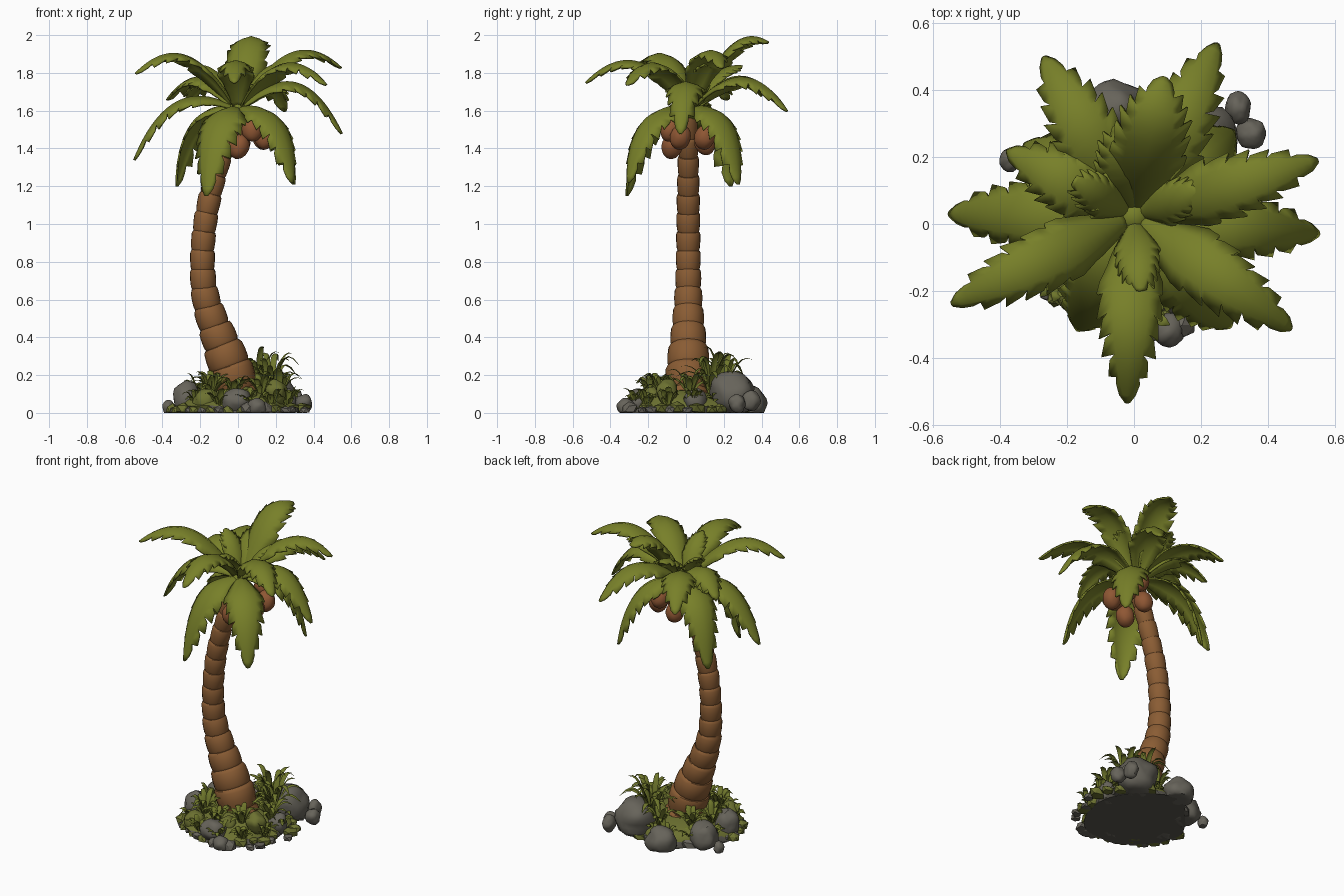
import bpy, bmesh, math, random
from mathutils import Vector, noise

if "Cube" in bpy.data.objects:
    bpy.data.objects.remove(bpy.data.objects["Cube"])

random.seed(7)
UP = Vector((0, 0, 1))


def material(name, rgb):
    m = bpy.data.materials.new(name)
    m.diffuse_color = (*rgb, 1)
    m.use_nodes = True
    m.node_tree.nodes["Principled BSDF"].inputs["Base Color"].default_value = m.diffuse_color
    return m


LEAF = material("palm_green", (0.186, 0.215, 0.022))
GRASS = material("grass_green", (0.155, 0.180, 0.024))
BARK = material("bark_brown", (0.255, 0.108, 0.034))
NUT = material("coconut_brown", (0.275, 0.095, 0.034))
ROCK = material("rock_grey", (0.135, 0.126, 0.103))
MOSS = material("moss_green", (0.15, 0.165, 0.030))
SOIL = material("dark_soil", (0.100, 0.093, 0.075))


def finish(bm, name, mat, angle=50):
    me = bpy.data.meshes.new(name)
    bm.to_mesh(me)
    bm.free()
    ob = bpy.data.objects.new(name, me)
    bpy.context.collection.objects.link(ob)
    me.materials.append(mat)
    bpy.ops.object.select_all(action='DESELECT')
    ob.select_set(True)
    bpy.context.view_layer.objects.active = ob
    bpy.ops.object.shade_smooth_by_angle(angle=math.radians(angle))
    return ob


def add_leaf(bm, base, ctrl, tip, width, rows, teeth=0.0, droop=0.45):
    """Arched leaf along a quadratic curve; every third row is a forward-pointing tooth."""
    base, ctrl, tip = Vector(base), Vector(ctrl), Vector(tip)
    out = Vector((tip.x - base.x, tip.y - base.y, 0)).normalized()
    side = out.cross(UP)
    grid = []
    for i in range(rows + 1):
        t = i / rows
        p = base * (1 - t) ** 2 + ctrl * 2 * t * (1 - t) + tip * t * t
        tan = ((ctrl - base) * (1 - t) + (tip - ctrl) * t).normalized()
        nor = side.cross(tan)
        w = width * min(1, 0.25 + 2.5 * t) * max(0.03, 1 - t ** 3.5) ** 0.7
        cut = teeth * min(1, max(0, (t - 0.2) * 2.5))
        row = []
        for s in (-1, -0.55, 0, 0.55, 1):
            e, shift = abs(s), 0
            if e == 1 and 0 < i < rows and teeth:
                if i % 3 == 2:
                    shift = 0.04 * min(1, cut * 4) * min(1, (1 - t) * 5)
                    e *= random.uniform(0.95, 1.06)
                else:
                    e *= 1 - cut * random.uniform(0.75, 1.15) * (1 if i % 3 == 0 else 0.35)
            row.append(bm.verts.new(p + side * math.copysign(e * w, s) * (s != 0)
                                    - nor * w * droop * e ** 1.7 + tan * shift))
        grid.append(row)
    for a, b in zip(grid, grid[1:]):
        for k in range(4):
            bm.faces.new((a[k], a[k + 1], b[k + 1], b[k]))


def blob(name, loc, size, mat, rough=0.12, sub=2, angle=35, tilt=0.0):
    """Rounded lump with noise, cut flat where it meets the ground."""
    bm = bmesh.new()
    bmesh.ops.create_icosphere(bm, subdivisions=sub, radius=1)
    loc, yaw = Vector(loc), random.uniform(0, 6)
    flat = Vector((math.cos(yaw), math.sin(yaw), 0))
    turn = flat.rotation_difference(flat + UP * tilt)
    for v in bm.verts:
        q = v.co * (1 + rough * noise.noise(v.co * 1.6 + loc * 37))
        q = turn @ Vector((q.x * size[0], q.y * size[1], q.z * size[2]))
        v.co = q + loc
        v.co.z = max(v.co.z, 0.0)
    return finish(bm, name, mat, angle)


# --- trunk: curved sweep of bulging ring segments
path = [(0.01, 0.02, 0.105), (-0.005, 0.12, 0.112), (-0.045, 0.25, 0.112), (-0.085, 0.36, 0.096),
        (-0.125, 0.46, 0.083), (-0.16, 0.56, 0.074), (-0.182, 0.66, 0.067), (-0.188, 0.76, 0.063),
        (-0.188, 0.86, 0.061), (-0.180, 0.96, 0.060), (-0.166, 1.06, 0.059), (-0.145, 1.16, 0.057),
        (-0.118, 1.26, 0.054), (-0.086, 1.36, 0.052), (-0.050, 1.46, 0.050), (-0.01, 1.58, 0.044)]
bm = bmesh.new()
rings = []
for (x0, z0, r0), (x1, z1, r1) in zip(path, path[1:]):
    lean = math.atan2(x1 - x0, z1 - z0)
    for f, k in ((0.0, 0.93), (0.12, 1.0), (0.5, 1.06), (0.85, 1.07), (0.97, 1.0)):
        c = Vector((x0 + (x1 - x0) * f, 0.012, z0 + (z1 - z0) * f))
        r = (r0 + (r1 - r0) * f) * k
        ring = []
        for j in range(20):
            a = math.tau * j / 20
            d = Vector((math.cos(a) * math.cos(lean), math.sin(a), -math.cos(a) * math.sin(lean)))
            ring.append(bm.verts.new(c + d * r))
        rings.append(ring)
for a, b in zip(rings, rings[1:]):
    for j in range(20):
        bm.faces.new((a[j], a[(j + 1) % 20], b[(j + 1) % 20], b[j]))
bm.faces.new(rings[0][::-1])
bm.faces.new(rings[-1])
finish(bm, "trunk", BARK, 30)

# --- fronds: (tip, control height, control reach, half width)
fronds = [
    ((-0.545, -0.24, 1.80), 2.08, 0.5, 0.10), ((0.55, 0.19, 1.83), 2.09, 0.5, 0.10),
    ((0.09, 0.44, 1.965), 2.10, 0.5, 0.12), ((-0.02, -0.535, 1.75), 2.04, 0.5, 0.10),
    ((0.555, -0.03, 1.48), 1.95, 0.6, 0.11), ((0.47, -0.315, 1.74), 2.02, 0.5, 0.105),
    ((-0.555, 0.03, 1.34), 1.82, 0.65, 0.115), ((0.25, 0.54, 1.60), 1.95, 0.55, 0.11),
    ((-0.27, 0.50, 1.64), 1.94, 0.55, 0.11), ((-0.38, 0.22, 1.66), 1.92, 0.5, 0.105),
    ((-0.17, -0.32, 1.15), 1.66, 0.85, 0.135), ((0.29, -0.31, 1.22), 1.68, 0.85, 0.12),
    ((0.30, 0.28, 1.21), 1.68, 0.85, 0.12), ((-0.33, 0.24, 1.20), 1.68, 0.85, 0.12),
    ((0.02, -0.2, 1.84), 1.84, 0.4, 0.07), ((0.2, 0.1, 1.85), 1.82, 0.4, 0.07),
    ((-0.18, 0.13, 1.84), 1.82, 0.4, 0.07), ((-0.04, 0.30, 1.84), 1.86, 0.4, 0.10)]
crown = Vector((0.0, 0.025, 1.62))
for n, (tip, cz, reach, w) in enumerate(fronds):
    bm = bmesh.new()
    ctrl = crown.lerp(Vector(tip), reach)
    ctrl.z = cz
    out = Vector((tip[0] - crown.x, tip[1] - crown.y, 0)).normalized()
    add_leaf(bm, crown + out * 0.015, ctrl, tip, w, 24, teeth=0.36)
    ob = finish(bm, f"frond_{n + 1}", LEAF, 55)
    ob.modifiers.new("thickness", 'SOLIDIFY').thickness = 0.01
blob("crown_bud", (0, 0.025, 1.60), (0.055, 0.055, 0.05), LEAF, 0.05)

# --- coconuts hanging around the trunk top
nuts = [(0.075, -0.08, 1.50), (0.145, -0.03, 1.46), (0.08, 0.15, 1.52), (0.13, 0.10, 1.46),
        (0.01, 0.10, 1.43), (0.005, -0.075, 1.41)]
for n, p in enumerate(nuts):
    blob(f"coconut_{n + 1}", p, (0.055, 0.055, 0.067), NUT, 0.06, 3, 60, 0.3)

# --- ground mound: dark underside, mossy top
mound = blob("mound", (0, 0.01, 0.0), (0.315, 0.315, 0.13), SOIL, 0.2, 3)
mound.data.materials.append(MOSS)
for f in mound.data.polygons:
    f.material_index = int(f.center.z > 0.025)

# --- large rocks and mossy boulders: (position, size, material)
stones = [((0.19, 0.25, 0.10), (0.125, 0.12, 0.12), ROCK), ((0.31, 0.345, 0.065), (0.038, 0.048, 0.055), ROCK),
          ((0.35, 0.27, 0.05), (0.045, 0.045, 0.05), ROCK), ((-0.06, 0.34, 0.05), (0.095, 0.085, 0.09), ROCK),
          ((-0.25, 0.17, 0.06), (0.09, 0.085, 0.09), ROCK), ((-0.37, 0.19, 0.03), (0.03, 0.035, 0.04), ROCK),
          ((-0.27, -0.04, 0.07), (0.07, 0.075, 0.095), ROCK), ((-0.01, -0.24, 0.06), (0.085, 0.07, 0.07), ROCK),
          ((0.10, -0.315, 0.03), (0.05, 0.05, 0.05), ROCK), ((0.25, 0.05, 0.06), (0.06, 0.06, 0.07), ROCK),
          ((0.20, -0.10, 0.11), (0.058, 0.058, 0.068), MOSS), ((-0.17, -0.20, 0.06), (0.07, 0.06, 0.07), MOSS),
          ((0.05, -0.17, 0.09), (0.05, 0.05, 0.05), MOSS)]
for n, (p, s, m) in enumerate(stones):
    blob(f"boulder_{n + 1}", p, s, m, 0.2, 3, 40)

# --- pebbles round the rim, mixing grey and moss
for n in range(46):
    a = math.tau * n / 46 + random.uniform(-0.06, 0.06)
    r = random.uniform(0.25, 0.345)
    s = random.uniform(0.025, 0.045)
    blob(f"pebble_{n + 1}", (r * math.cos(a) * 1.03, r * math.sin(a), s * 0.5),
         (s * 1.15, s, s * 0.85), MOSS if n % 2 else ROCK, 0.4, 1, 25)

# --- grass tufts: (x, y, base height, blade length, blade count)
tufts = [(0.17, 0.13, 0.10, 0.28, 18), (0.10, 0.20, 0.10, 0.27, 14), (0.22, 0.02, 0.09, 0.18, 14),
         (0.12, -0.13, 0.09, 0.16, 14), (-0.02, -0.19, 0.08, 0.16, 14), (-0.14, -0.14, 0.09, 0.17, 16),
         (-0.20, 0.02, 0.08, 0.15, 14), (-0.14, 0.15, 0.09, 0.17, 14), (0.02, 0.24, 0.08, 0.17, 12)]
for k in range(12):  # low tufts around the rim
    a = math.tau * (k + 0.3) / 12
    tufts.append((0.28 * math.cos(a), 0.27 * math.sin(a), 0.03, 0.12, 12))
for n, (x, y, z, length, count) in enumerate(tufts):
    bm = bmesh.new()
    for k in range(count):
        a = math.tau * k / count + random.uniform(-0.25, 0.25)
        d = Vector((math.cos(a), math.sin(a), 0))
        h = length * random.uniform(0.55, 1.05)
        reach = length * random.uniform(0.3, 0.65)
        p = Vector((x, y, z)) + d * 0.01
        add_leaf(bm, p, p + d * reach * 0.35 + UP * h * 1.05, p + d * reach + UP * h * random.uniform(0.4, 0.95),
                 0.018, 6, droop=0.3)
    finish(bm, f"grass_tuft_{n + 1}", GRASS, 60)
